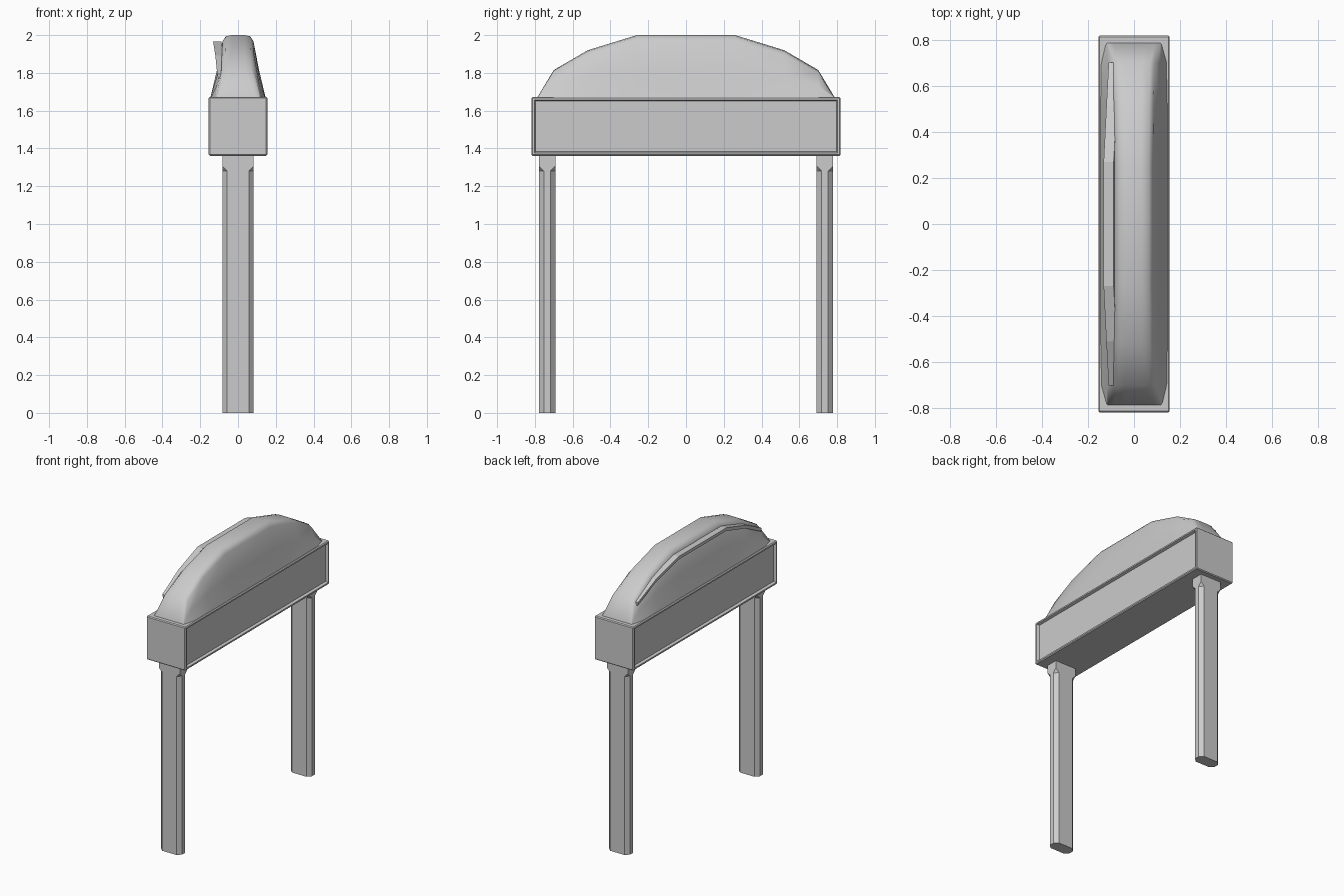
import bpy, bmesh

if "Cube" in bpy.data.objects:
    bpy.data.objects.remove(bpy.data.objects["Cube"])


def finish(name, bm, angle=None):
    bmesh.ops.remove_doubles(bm, verts=bm.verts, dist=0.0005)
    bmesh.ops.recalc_face_normals(bm, faces=bm.faces)
    me = bpy.data.meshes.new(name)
    bm.to_mesh(me)
    bm.free()
    ob = bpy.data.objects.new(name, me)
    bpy.context.collection.objects.link(ob)
    if angle:
        bpy.ops.object.select_all(action='DESELECT')
        bpy.context.view_layer.objects.active = ob
        ob.select_set(True)
        bpy.ops.object.shade_smooth_by_angle(angle=angle)
    return ob


def loft(name, rings, angle=None):
    """Skin a list of equal-length closed rings and cap both ends."""
    bm = bmesh.new()
    vs = [[bm.verts.new(p) for p in r] for r in rings]
    n = len(rings[0])
    for a, b in zip(vs, vs[1:]):
        for i in range(n):
            j = (i + 1) % n
            bm.faces.new((a[i], a[j], b[j], b[i]))
    bm.faces.new(vs[0][::-1])
    bm.faces.new(vs[-1])
    return finish(name, bm, angle)


# Legs: rectangular posts with stopped chamfers
def leg_ring(cy, z, c):
    hx, hy = 0.083, 0.043
    pts = [(hx, c - hy), (hx, hy - c), (hx - c, hy), (c - hx, hy),
           (-hx, hy - c), (-hx, c - hy), (c - hx, -hy), (hx - c, -hy)]
    return [(x, cy + y, z) for x, y in pts]


for side, cy in (("front", -0.735), ("back", 0.735)):
    loft(side + "_leg", [leg_ring(cy, z, c) for z, c in
                         ((0, 0.026), (1.28, 0.026), (1.306, 0), (1.37, 0))])

# Box: long case with a recessed panel on each long side
bm = bmesh.new()
bmesh.ops.create_cube(bm, size=1)
for v in bm.verts:
    v.co = (v.co.x * 0.31, v.co.y * 1.636, 1.517 + v.co.z * 0.312)
bmesh.ops.bevel(bm, geom=bm.edges[:], offset=0.006, segments=1, affect='EDGES')
sides = [f for f in bm.faces if abs(f.normal.x) > 0.99]
bmesh.ops.inset_individual(bm, faces=sides, thickness=0.014, depth=0)
bmesh.ops.inset_individual(bm, faces=sides, thickness=0.008, depth=-0.018)
finish("box", bm)

# Mound: smooth hump, stations are (y, top z, base half width, top half width)
half = [(0.785, 1.674, 0.125, 0.115), (0.70, 1.815, 0.145, 0.088),
        (0.52, 1.92, 0.147, 0.085), (0.26, 2.0, 0.147, 0.082)]
stations = [(-y, z, b, t) for y, z, b, t in half] + half[::-1]
rings = []
for y, zt, b, t in stations:
    h = zt - 1.665
    right = [(b, 1.665), (b + (t - b) * 0.55, 1.665 + h * 0.45),
             (t, zt - h * 0.10), (t * 0.8, zt - h * 0.02), (t * 0.4, zt)]
    prof = right + [(-x, z) for x, z in right[::-1]]
    rings.append([(x, y, z) for x, z in prof])
loft("mound", rings, 1.05)

# Trim strip: arched bar lying along the left face of the mound
half = [(0.70, -0.088, 1.783), (0.51, -0.098, 1.88), (0.27, -0.110, 1.955)]
path = [(-y, x, z) for y, x, z in half] + half[::-1]
loft("trim_strip", [[(x - 0.022, y, z + 0.012), (x + 0.022, y, z + 0.012),
                     (x + 0.027, y, z - 0.014), (x - 0.017, y, z - 0.014)]
                    for y, x, z in path])
